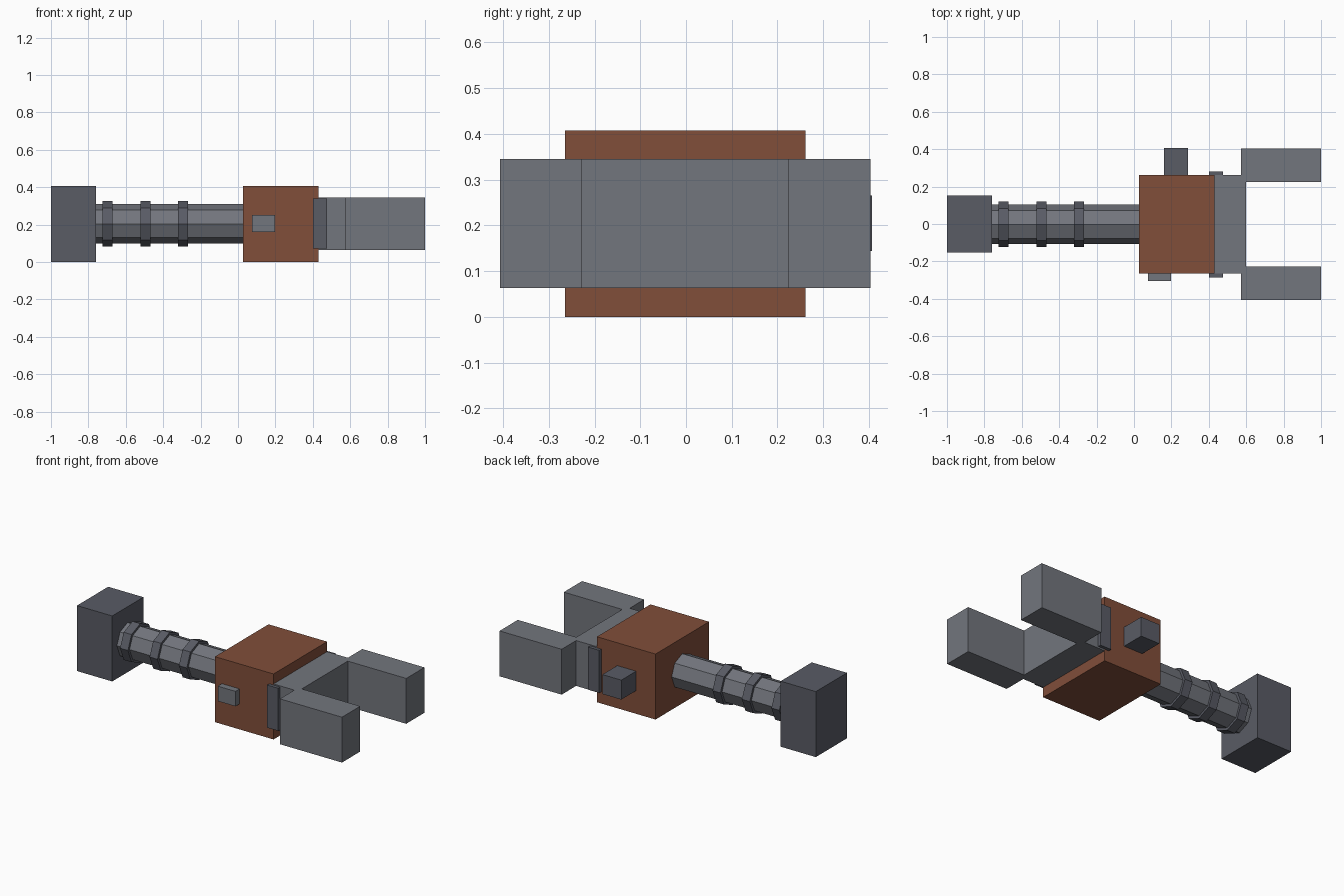
import bpy
from math import pi

if "Cube" in bpy.data.objects:
    bpy.data.objects.remove(bpy.data.objects["Cube"])

YC = -0.002   # centre line in y
ZC = 0.204    # centre line in z


def material(name, rgb):
    m = bpy.data.materials.new(name)
    m.diffuse_color = (*rgb, 1)
    m.use_nodes = True
    m.node_tree.nodes["Principled BSDF"].inputs["Base Color"].default_value = m.diffuse_color
    return m


BROWN = material("rust_brown", (0.22, 0.077, 0.042))
STEEL = material("steel", (0.17, 0.18, 0.205))
DARK = material("dark_steel", (0.1, 0.106, 0.13))


def box(name, x, y, z, mat):
    """Box from its (min, max) range on each axis."""
    mid = [(a + b) / 2 for a, b in (x, y, z)]
    bpy.ops.mesh.primitive_cube_add(size=1, location=mid)
    ob = bpy.context.object
    ob.name = name
    ob.scale = [b - a for a, b in (x, y, z)]
    bpy.ops.object.transform_apply(location=False, rotation=False, scale=True)
    ob.data.materials.append(mat)
    return ob


def octagon_bar(name, x, radius, mat):
    """Eight-sided bar along x, with corners on the axes."""
    bpy.ops.mesh.primitive_cylinder_add(
        vertices=8, radius=radius, depth=x[1] - x[0],
        location=((x[0] + x[1]) / 2, YC, ZC), rotation=(0, pi / 2, 0))
    ob = bpy.context.object
    ob.name = name
    ob.data.materials.append(mat)
    return ob


# Handle: end block, octagonal shaft and three grip rings
box("end_block", (-1.0, -0.758), (-0.153, 0.153), (0, 0.407), DARK)
octagon_bar("shaft", (-0.76, 0.03), 0.105, STEEL)
for i, cx in enumerate((-0.698, -0.495, -0.293)):
    octagon_bar(f"grip_ring_{i + 1}", (cx - 0.027, cx + 0.027), 0.121, DARK)

# Central housing with a front button and a rear knob
box("housing", (0.027, 0.43), (YC - 0.263, YC + 0.263), (0, 0.407), BROWN)
box("front_button", (0.075, 0.197), (-0.306, -0.225), (0.159, 0.252), STEEL)
box("rear_knob", (0.16, 0.29), (0.24, 0.407), (0.144, 0.265), DARK)

# Forked head: crossbar, two prongs and two side plates
box("fork_base", (0.41, 0.598), (YC - 0.263, YC + 0.263), (0.063, 0.345), STEEL)
for side, s in (("front", -1), ("rear", 1)):
    prong = sorted((YC + s * 0.226, YC + s * 0.405))
    plate = sorted((YC + s * 0.24, YC + s * 0.283))
    box(f"{side}_prong", (0.573, 1.0), prong, (0.063, 0.345), STEEL)
    box(f"{side}_side_plate", (0.4, 0.476), plate, (0.073, 0.338), DARK)
